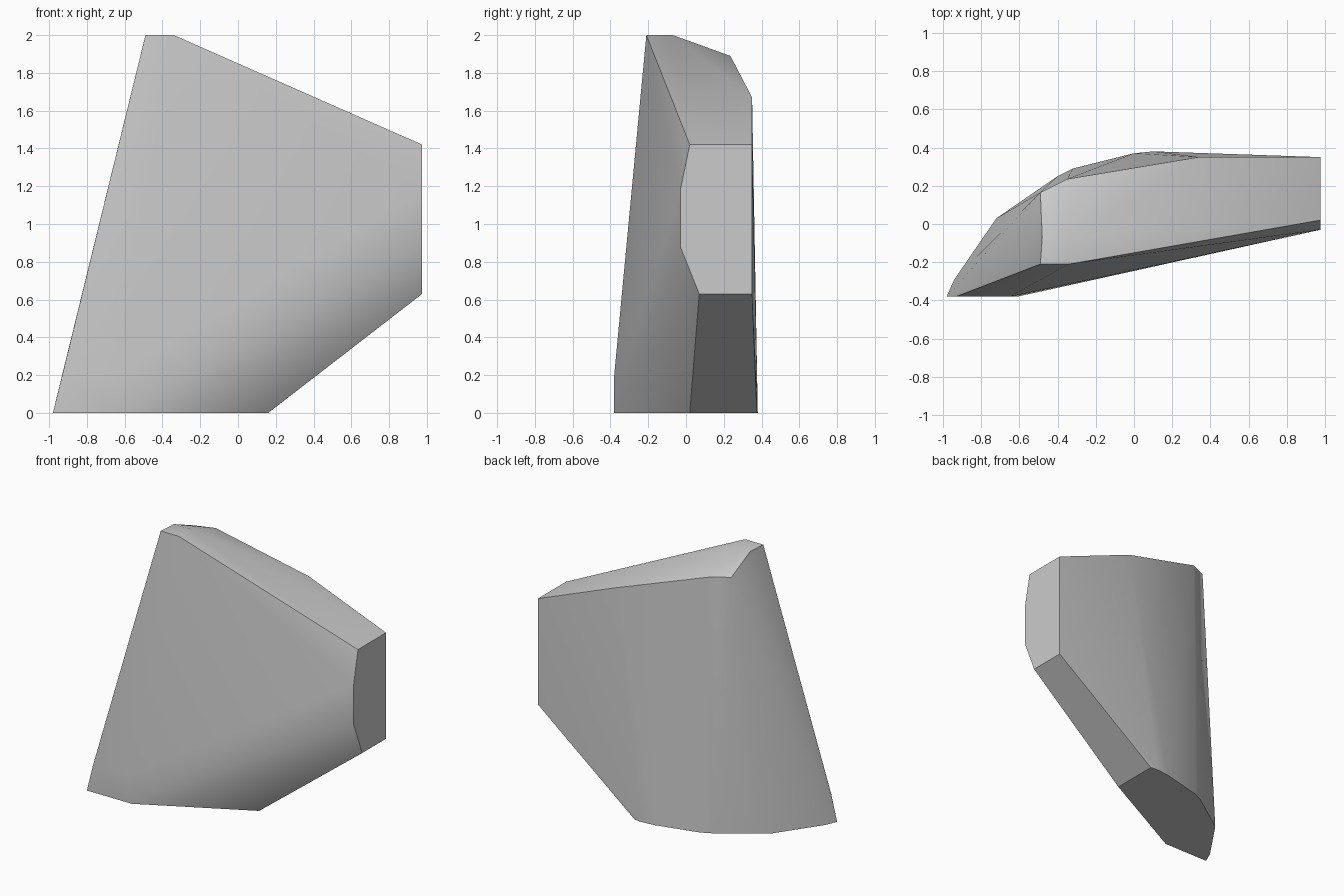
import bpy
import bmesh
import math

# Remove the default cube
default_cube = bpy.data.objects.get("Cube")
if default_cube:
    bpy.data.objects.remove(default_cube, do_unlink=True)


def make_material(name, colour):
    material = bpy.data.materials.new(name)
    material.use_nodes = True
    material.diffuse_color = colour
    for node in material.node_tree.nodes:
        if node.type == "BSDF_PRINCIPLED":
            node.inputs["Base Color"].default_value = colour
    return material


def flat_outline_z(height, outline):
    """Place an (x, y) outline at a height."""
    return [(x, y, height) for x, y in outline]


def flat_outline_x(position, outline):
    """Place a (y, z) outline at a position along x."""
    return [(position, y, z) for y, z in outline]


def make_hull(name, points, material):
    """Wrap a tight convex skin around the section points."""
    bm = bmesh.new()
    for point in points:
        bm.verts.new(point)
    hull = bmesh.ops.convex_hull(bm, input=bm.verts[:])
    unused = hull["geom_interior"] + hull["geom_unused"]
    loose = {item for item in unused if isinstance(item, bmesh.types.BMVert)}
    bmesh.ops.delete(bm, geom=list(loose), context="VERTS")
    bmesh.ops.dissolve_limit(bm, angle_limit=math.radians(1),
                             verts=bm.verts[:], edges=bm.edges[:])
    bmesh.ops.recalc_face_normals(bm, faces=bm.faces[:])
    mesh = bpy.data.meshes.new(name)
    bm.to_mesh(mesh)
    bm.free()
    mesh.materials.append(material)
    shard = bpy.data.objects.new(name, mesh)
    bpy.context.collection.objects.link(shard)
    return shard


# Flat base with a rounded back
base = flat_outline_z(0, [
    (-.98, -.38), (-.61, -.38), (.16, .02), (.16, .375),
    (.1, .38), (0, .37), (-.32, .29), (-.4, .25),
    (-.72, .03), (-.94, -.29)])

# Short step above the front edge of the base
front_toe = flat_outline_z(.2, [(-.93, -.38), (-.65, -.38)])

# Small flat crown
crown = flat_outline_z(2, [(-.49, -.21), (-.34, -.21),
                           (-.34, -.07), (-.48, -.07)])

# Broken side of the slab
end_cut = flat_outline_x(.975, [(.02, 1.42), (-.03, 1.18), (-.03, .88),
                                (.07, .63), (.35, .63), (.35, 1.42)])

# Sloping rear rim between the crown and the broken side
rear_rim = [(-.49, .165, 1.9), (-.35, .235, 1.89), (.34, .35, 1.67)]

stone = make_material("stone_grey", (.6, .6, .6, 1))
shard = make_hull("stone_shard",
                  base + front_toe + crown + end_cut + rear_rim, stone)

# Soften shallow folds and keep the broken edges crisp
bpy.ops.object.select_all(action="DESELECT")
shard.select_set(True)
bpy.context.view_layer.objects.active = shard
bpy.ops.object.shade_smooth_by_angle(angle=math.radians(30))
